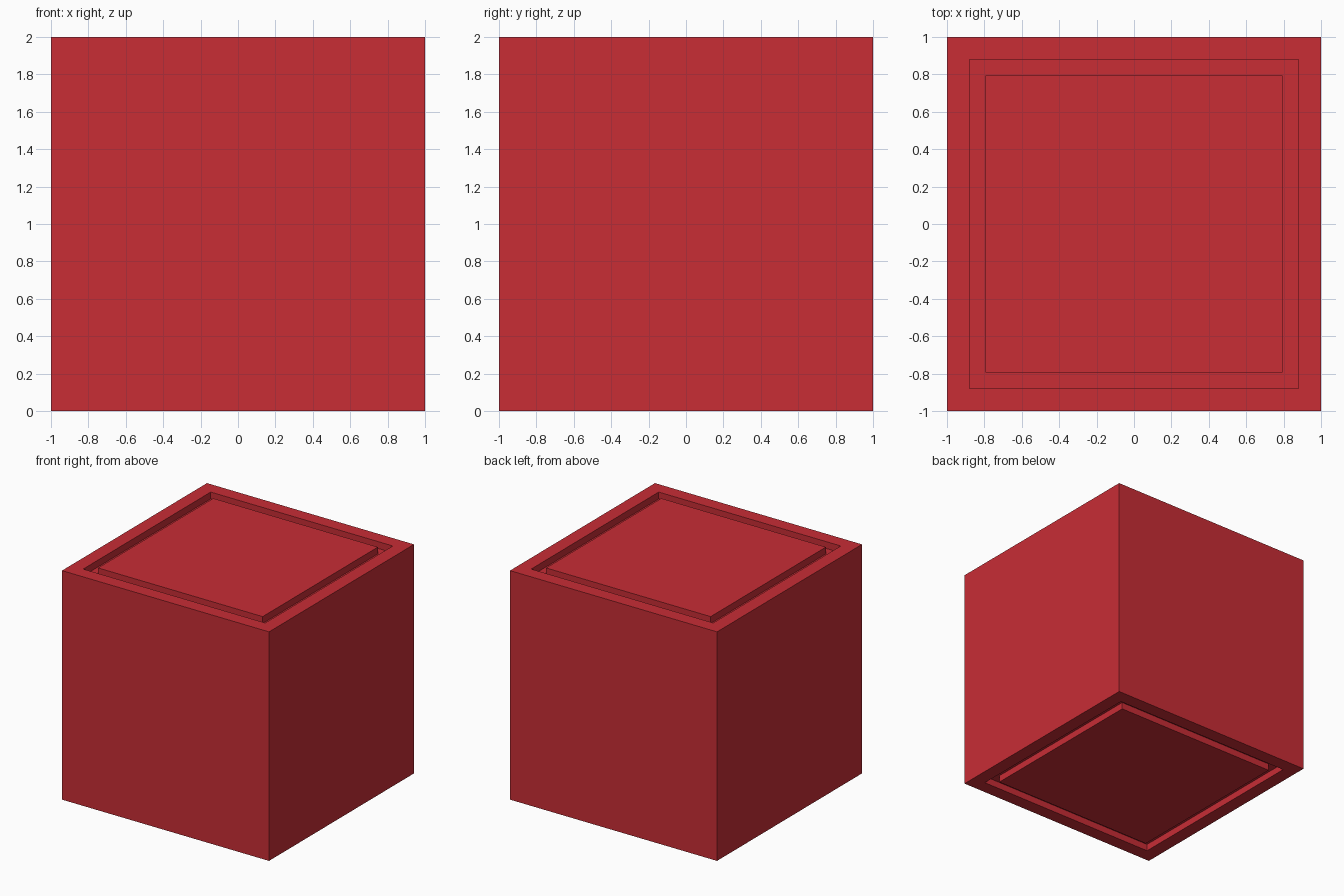
import bpy, bmesh

if "Cube" in bpy.data.objects:
    bpy.data.objects.remove(bpy.data.objects["Cube"])

RIM = 0.17      # flat border around each groove
GROOVE = 0.12   # groove width
DEPTH = 0.06    # groove depth

red = bpy.data.materials.new("red")
red.diffuse_color = (0.578, 0.026, 0.036, 1)
red.use_nodes = True
red.node_tree.nodes["Principled BSDF"].inputs["Base Color"].default_value = red.diffuse_color

# Cube body standing on the ground
bm = bmesh.new()
bmesh.ops.create_cube(bm, size=2)
bmesh.ops.translate(bm, verts=bm.verts, vec=(0, 0, 1))
bm.normal_update()

# Square groove in the top and bottom, around a flush centre panel
for panel in [f for f in bm.faces if abs(f.normal.z) > 0.9]:
    down = -panel.normal.copy()
    bmesh.ops.inset_region(bm, faces=[panel], thickness=RIM)
    ring = bmesh.ops.inset_region(bm, faces=[panel], thickness=GROOVE)["faces"]
    ext = bmesh.ops.extrude_face_region(bm, geom=ring)["geom"]
    bmesh.ops.translate(bm, vec=down * DEPTH,
                        verts=[v for v in ext if isinstance(v, bmesh.types.BMVert)])
    bmesh.ops.delete(bm, geom=[f for f in ring if f.is_valid], context='FACES_ONLY')

bmesh.ops.recalc_face_normals(bm, faces=bm.faces)
mesh = bpy.data.meshes.new("grooved_cube")
bm.to_mesh(mesh)
bm.free()
mesh.materials.append(red)
bpy.context.collection.objects.link(bpy.data.objects.new("grooved_cube", mesh))
